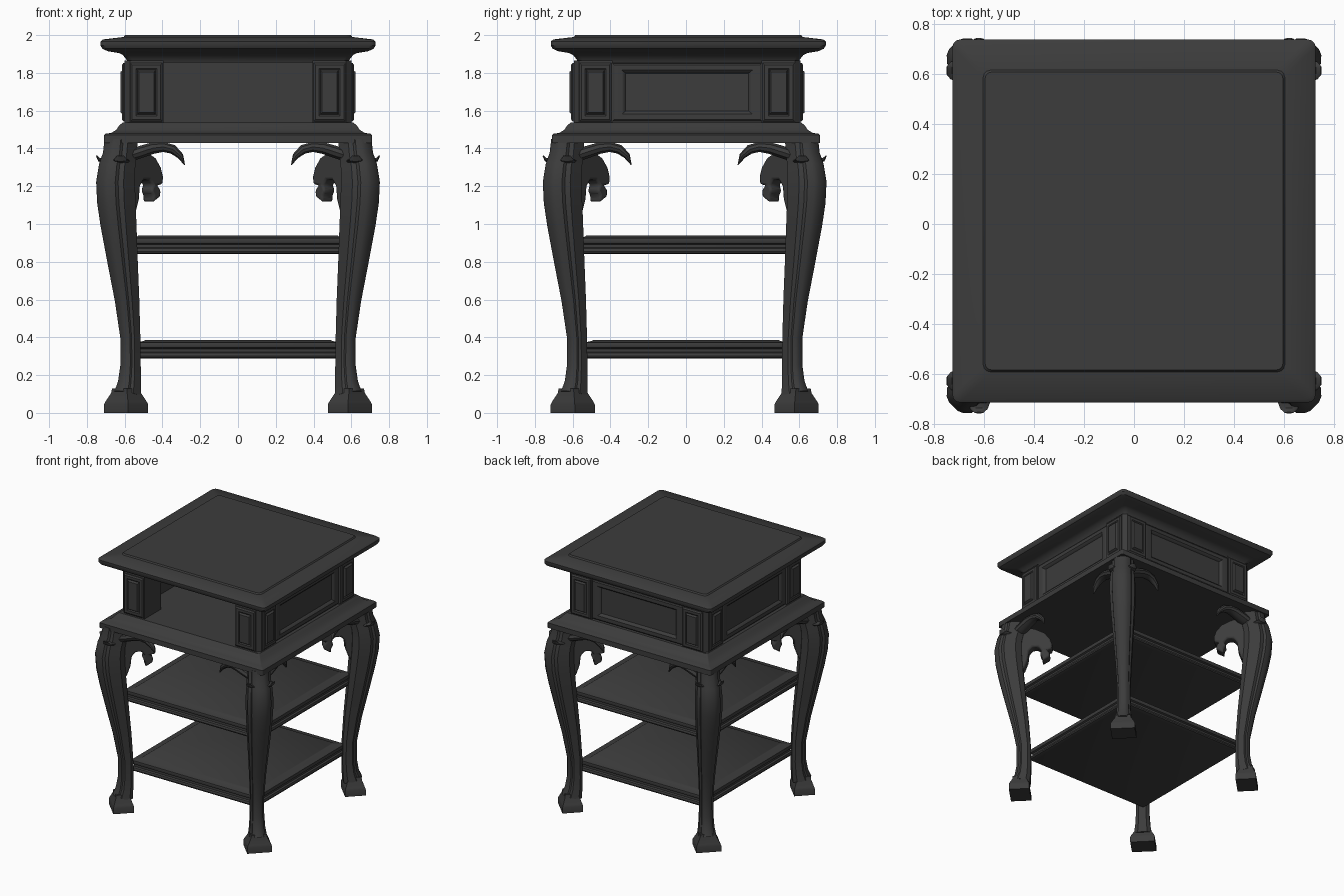
import bpy, bmesh, math
from mathutils import Matrix, Vector

if "Cube" in bpy.data.objects:
    bpy.data.objects.remove(bpy.data.objects["Cube"])

dark = bpy.data.materials.new("dark_wood")
dark.diffuse_color = (0.045, 0.045, 0.045, 1)
dark.use_nodes = True
dark.node_tree.nodes["Principled BSDF"].inputs["Base Color"].default_value = dark.diffuse_color
I = Matrix.Identity(4)


def turn(deg, y=0.0):
    return Matrix.Translation((0, y, 0)) @ Matrix.Rotation(math.radians(deg), 4, 'Z')


def skin(name, rings, mats=(I,)):
    """Bridge equal-length rings, cap both ends, repeat for each matrix."""
    bm = bmesh.new()
    for m in mats:
        vs = [[bm.verts.new(m @ Vector(p)) for p in r] for r in rings]
        n = len(rings[0])
        for a, b in zip(vs, vs[1:]):
            for i in range(n):
                j = (i + 1) % n
                bm.faces.new((a[i], a[j], b[j], b[i]))
        bm.faces.new(vs[0][::-1])
        bm.faces.new(vs[-1])
    bmesh.ops.recalc_face_normals(bm, faces=bm.faces)
    me = bpy.data.meshes.new(name)
    bm.to_mesh(me)
    bm.free()
    me.materials.append(dark)
    ob = bpy.data.objects.new(name, me)
    bpy.context.collection.objects.link(ob)
    return ob


def moulded_slab(name, profile, rad=0.02, y=0.0):
    """Square slab with a moulded edge; profile is (half width, z)."""
    rings = []
    for h, z in profile:
        ring = []
        for k in range(4):
            cx, cy = [(1, 1), (-1, 1), (-1, -1), (1, -1)][k]
            for s in range(4):
                a = math.radians(90 * k + 30 * s)
                ring.append((cx * (h - rad) + rad * math.cos(a),
                             y + cy * (h - rad) + rad * math.sin(a), z))
        rings.append(ring)
    return skin(name, rings)


def loft(name, path, section, mats):
    """Sweep a section along (u, z, half depth, half width) stations."""
    rings = []
    for i, (u, z, d, w) in enumerate(path):
        p, q = path[max(i - 1, 0)], path[min(i + 1, len(path) - 1)]
        t = Vector((q[0] - p[0], q[1] - p[1])).normalized()
        rings.append([(u + t.y * a * d, b * w, z - t.x * a * d) for a, b in section])
    return skin(name, rings, mats)


def panel(name, cx, cz, steps, mats):
    """Stepped rectangular panel facing -y; steps are (half w, half h, distance)."""
    rings = [[(cx + sx * w, -d, cz + sz * h)
              for sx, sz in ((-1, -1), (1, -1), (1, 1), (-1, 1))] for w, h, d in steps]
    return skin(name, rings, mats)


def box(name, x0, x1, y0, y1, z0, z1, mats=(I,)):
    return skin(name, [[(x0, y0, z), (x1, y0, z), (x1, y1, z), (x0, y1, z)]
                       for z in (z0, z1)], mats)


BODY_Y = 0.006
quarters = [turn(90 * k, BODY_Y) for k in range(4)]
legs = [turn(45 + 90 * k, -0.007) for k in range(4)]

# Top, with a moulded edge and a slightly raised centre
moulded_slab("table_top", [(.585, 1.855), (.59, 1.87), (.61, 1.895), (.63, 1.905),
                           (.69, 1.915), (.718, 1.928), (.728, 1.945), (.728, 1.966),
                           (.715, 1.977), (.605, 1.99), (.598, 2.0)], .03, .012)

# Moulding below the drawer box
moulded_slab("base_moulding", [(.71, 1.43), (.71, 1.47), (.70, 1.478), (.672, 1.482),
                               (.645, 1.498), (.63, 1.52), (.61, 1.538)], .01)

# Two shelves with grooved edges
for name, h, z in (("upper_shelf", .585, .84), ("lower_shelf", .55, .287)):
    moulded_slab(name, [(h - .02, z), (h - .003, z + .006), (h, z + .015), (h - .004, z + .03),
                        (h - .016, z + .036), (h - .016, z + .052), (h - .004, z + .058),
                        (h, z + .068), (h - .003, z + .085), (h - .05, z + .093),
                        (h - .06, z + .1)], .01)

# Body: open front, walls on the other three sides
box("body_walls", -.575, .575, -.575, -.54, 1.53, 1.865, quarters[1:])

# Corner posts with a chamfered outer edge
post = [(.395, .395), (.6, .395), (.6, .572), (.572, .6), (.395, .6)]
skin("corner_posts", [[(x, y, z) for x, y in post] for z in (1.53, 1.865)], quarters)

# Raised panels on both faces of every post
for side, cx in (("left", -.485), ("right", .485)):
    panel("post_panels_" + side, cx, 1.698,
          [(.085, .155, .595), (.085, .155, .606), (.075, .145, .614), (.055, .125, .614),
           (.048, .117, .608), (.04, .108, .622)], quarters)

# Framed panels on sides and back
panel("framed_panels", 0, 1.698,
      [(.394, .152, .57), (.394, .152, .594), (.385, .144, .6), (.345, .116, .6),
       (.335, .108, .594), (.325, .1, .58)], quarters[1:])

# Cabriole legs, turned to the diagonals
half = [(-1, .55), (-.6, 1), (.25, 1), (.45, .78), (.65, .76), (.9, .5), (1, .25)]
section = half + [(a, -b) for a, b in reversed(half)]
stations = [(.10, .588, .132), (.16, .578, .112), (.25, .572, .1), (.4, .573, .098),
            (.6, .591, .12), (.8, .615, .148), (1.0, .638, .176), (1.12, .65, .188),
            (1.22, .654, .19), (1.3, .646, .178), (1.36, .632, .165), (1.44, .624, .162)]
loft("legs", [(x * 1.4142, z, s * .53, s * .49) for z, x, s in stations], section, legs)

# Block feet
feet = [(0, .075, .09), (.045, .075, .09), (.06, .07, .084), (.105, .052, .06), (.13, .05, .055)]
skin("feet", [[(.838 + sx * a, sy * b, z) for sx, sy in ((1, 1), (-1, 1), (-1, -1), (1, -1))]
              for z, a, b in feet], legs)

# Scrolled brackets on the inside of the knees
scroll = [(.62, 1.41), (.56, 1.405), (.51, 1.385), (.462, 1.35), (.434, 1.30), (.422, 1.25),
          (.425, 1.21), (.452, 1.205), (.435, 1.18), (.437, 1.145), (.475, 1.114),
          (.475, 1.15), (.487, 1.175), (.478, 1.205), (.495, 1.235), (.525, 1.235),
          (.545, 1.2), (.55, 1.13), (.57, 1.05), (.62, 1.05)]
ob = skin("knee_scrolls", [[(x * 1.4142, y, z) for x, z in scroll] for y in (-.042, .042)], legs)
bev = ob.modifiers.new("soft_edges", 'BEVEL')
bev.width, bev.segments = .012, 2

# Curled leaves running across each knee
leaf = [(.75, 1.362, .003, .018), (.735, 1.34, .01, .035), (.70, 1.333, .016, .048),
        (.65, 1.338, .025, .055), (.58, 1.36, .034, .052), (.51, 1.383, .034, .05),
        (.45, 1.402, .032, .046), (.395, 1.408, .028, .038), (.345, 1.395, .026, .03),
        (.305, 1.36, .018, .02), (.282, 1.312, .002, .004)]
oval = [(math.sin(a), math.cos(a)) for a in (math.tau * i / 10 for i in range(10))]
flip = Matrix.Scale(-1, 4, (1, 0, 0))
out = Matrix.Translation((0, .622, 0))
loft("knee_leaves", leaf, oval,
     [turn(90 * k, -.007) @ m @ out for k in range(4) for m in (I, flip)])

# Smooth shading with crisp edges
bpy.ops.object.select_all(action='SELECT')
bpy.context.view_layer.objects.active = ob
bpy.ops.object.shade_smooth_by_angle(angle=math.radians(32))
